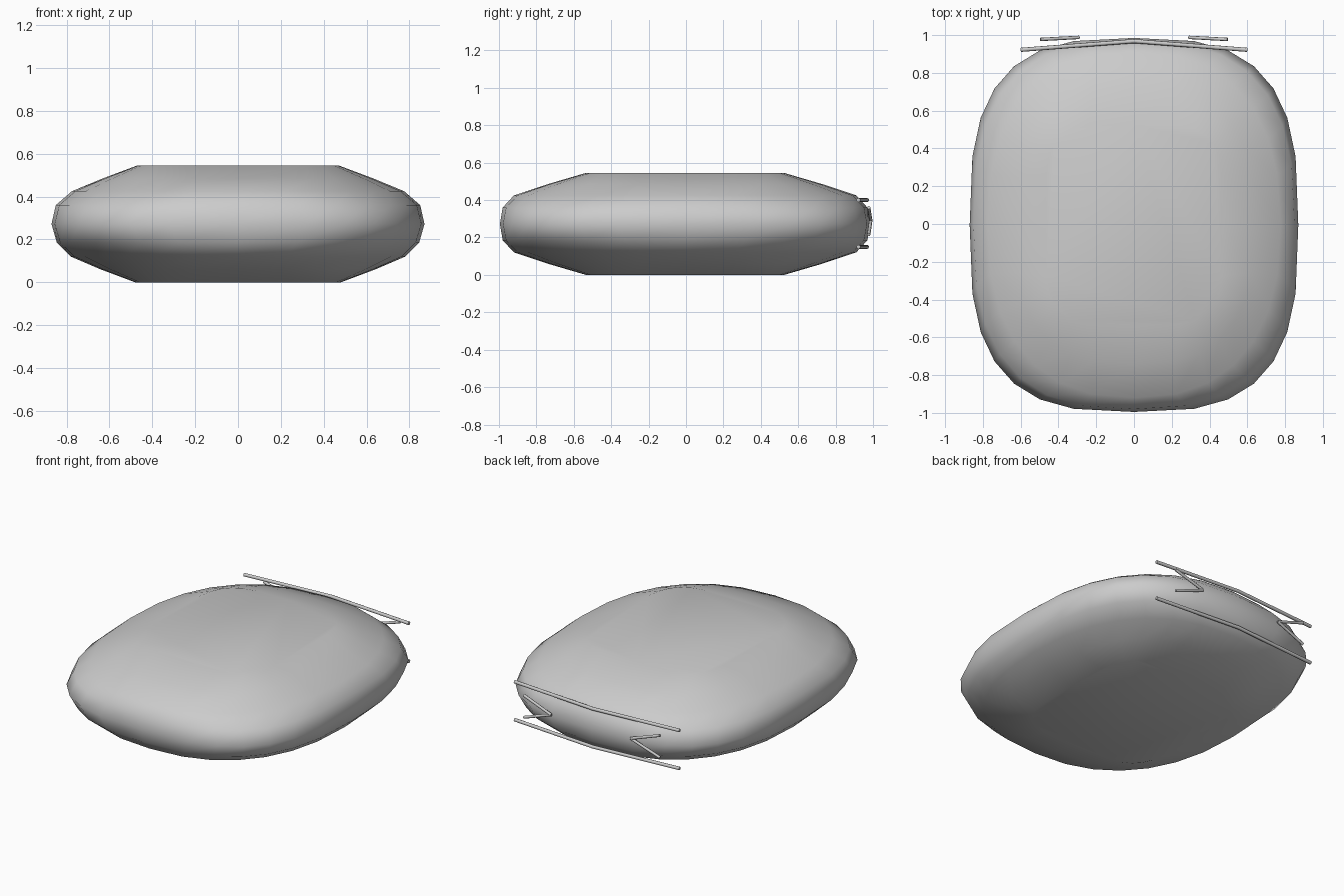
import bpy, bmesh
from math import cos, sin, tau, copysign

if "Cube" in bpy.data.objects:
    bpy.data.objects.remove(bpy.data.objects["Cube"])

SEGMENTS = 28


def superellipse(rx, ry, n, z):
    """Ring of rounded-rectangle points at height z."""
    ring = []
    for i in range(SEGMENTS):
        c, s = cos(tau * i / SEGMENTS), sin(tau * i / SEGMENTS)
        ring.append((copysign(abs(c) ** (2 / n), c) * rx,
                     copysign(abs(s) ** (2 / n), s) * ry, z))
    return ring


def rod(name, points, radius):
    """Thin round bar along a bent path."""
    curve = bpy.data.curves.new(name, 'CURVE')
    curve.dimensions = '3D'
    curve.bevel_depth = radius
    curve.bevel_resolution = 2
    curve.use_fill_caps = True
    spline = curve.splines.new('POLY')
    spline.points.add(len(points) - 1)
    for p, co in zip(spline.points, points):
        p.co = (*co, 1)
    obj = bpy.data.objects.new(name, curve)
    bpy.context.collection.objects.link(obj)
    return obj


# Cushion body: half width, half depth, corner squareness, height
levels = [(0.48, 0.53, 4.5, 0.0), (0.64, 0.735, 2.8, 0.06),
          (0.78, 0.915, 2.4, 0.12), (0.845, 0.975, 2.7, 0.185),
          (0.87, 0.99, 3.0, 0.272), (0.85, 0.975, 2.7, 0.36),
          (0.775, 0.915, 2.4, 0.425), (0.63, 0.735, 2.8, 0.485),
          (0.47, 0.53, 4.5, 0.545)]
bm = bmesh.new()
rings = [[bm.verts.new(p) for p in superellipse(*lv)] for lv in levels]
for low, high in zip(rings, rings[1:]):
    for i in range(SEGMENTS):
        j = (i + 1) % SEGMENTS
        bm.faces.new((low[i], low[j], high[j], high[i]))
bm.faces.new(rings[0][::-1])
bm.faces.new(rings[-1])
for f in bm.faces:
    f.smooth = True
mesh = bpy.data.meshes.new("cushion_body")
bm.to_mesh(mesh)
bm.free()
body = bpy.data.objects.new("cushion_body", mesh)
body.location.y = -0.005
bpy.context.collection.objects.link(body)

# Two bent rails across the back
for name, z in (("upper_rail", 0.40), ("lower_rail", 0.15)):
    rod(name, [(-0.6, 0.922, z), (0, 0.968, z), (0.6, 0.922, z)], 0.011)

# Mirrored chevrons between the rails, tips pointing inward
for side, s in (("right", 1), ("left", -1)):
    for part, z in (("upper", 0.36), ("lower", 0.215)):
        rod(f"{side}_chevron_{part}",
            [(s * 0.29, 0.988, 0.29), (s * 0.495, 0.977, z)], 0.009)
